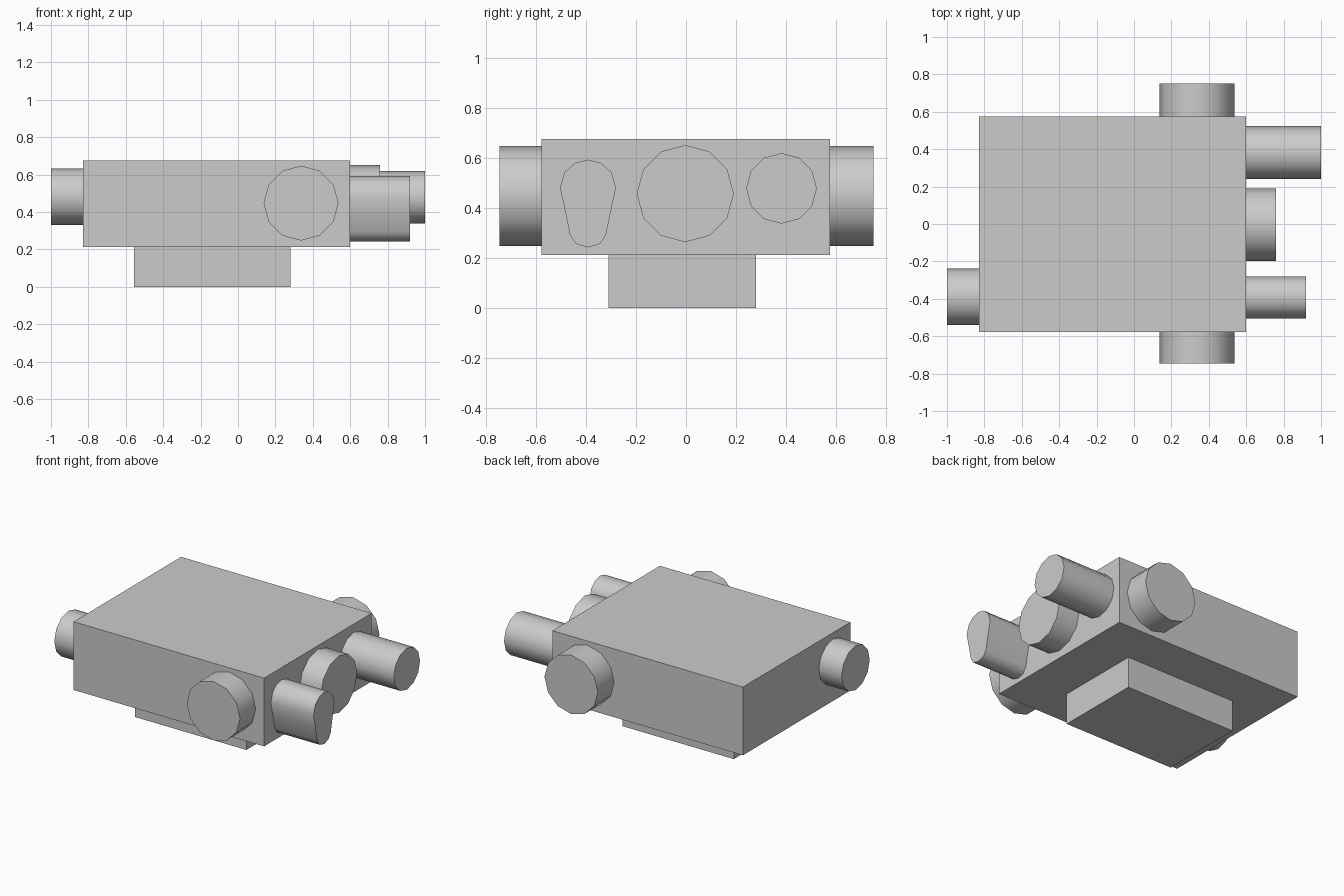
import bpy, bmesh, math
from mathutils import Vector

cube = bpy.data.objects.get("Cube")
if cube:
    bpy.data.objects.remove(cube, do_unlink=True)

grey = bpy.data.materials.new("light grey")
grey.use_nodes = True
colour = (0.6, 0.6, 0.6, 1)
grey.diffuse_color = colour
grey.node_tree.nodes["Principled BSDF"].inputs["Base Color"].default_value = colour


def finish(name, bm, smooth=False):
    bmesh.ops.recalc_face_normals(bm, faces=bm.faces)
    mesh = bpy.data.meshes.new(name)
    bm.to_mesh(mesh)
    bm.free()
    mesh.materials.append(grey)
    obj = bpy.data.objects.new(name, mesh)
    bpy.context.collection.objects.link(obj)
    if smooth:
        bpy.ops.object.select_all(action='DESELECT')
        obj.select_set(True)
        bpy.context.view_layer.objects.active = obj
        bpy.ops.object.shade_smooth_by_angle(angle=math.radians(50))


def box(name, low, high):
    low, high = Vector(low), Vector(high)
    bm = bmesh.new()
    bmesh.ops.create_cube(bm, size=1)
    bmesh.ops.scale(bm, vec=high - low, verts=bm.verts)
    bmesh.ops.translate(bm, vec=(low + high) / 2, verts=bm.verts)
    finish(name, bm)


def prism(name, outline, axis, start, end):
    """Extrude an outline of (across, z) points along the x or y axis."""
    def place(u, z, along):
        return (along, u, z) if axis == "x" else (u, along, z)
    bm = bmesh.new()
    face = bm.faces.new([bm.verts.new(place(u, z, start)) for u, z in outline])
    out = bmesh.ops.extrude_face_region(bm, geom=[face])
    moved = [v for v in out["geom"] if isinstance(v, bmesh.types.BMVert)]
    bmesh.ops.translate(bm, vec=place(0, 0, end - start), verts=moved)
    finish(name, bm, smooth=True)


def ring(u, z, radius, sides=12):
    turns = [2 * math.pi * i / sides for i in range(sides)]
    return [(u + radius * math.cos(a), z + radius * math.sin(a)) for a in turns]


# Body and foot
box("body", (-0.83, -0.577, 0.212), (0.6, 0.575, 0.675))
box("foot", (-0.555, -0.31, 0), (0.28, 0.28, 0.212))

# Round knobs on the front and back
prism("front_knob", ring(0.337, 0.447, 0.2), "y", -0.745, -0.577)
prism("back_knob", ring(0.337, 0.447, 0.2), "y", 0.575, 0.75)

# Round pegs on the two ends
prism("middle_peg", ring(-0.003, 0.457, 0.194), "x", 0.6, 0.76)
prism("long_peg", ring(0.382, 0.478, 0.141), "x", 0.6, 1.0)
prism("end_peg", ring(-0.39, 0.482, 0.151), "x", -1.0, -0.83)

# Pear-shaped peg, mirrored about its centre line
half = [(0.052, 0.58), (0.094, 0.542), (0.112, 0.48), (0.094, 0.4),
        (0.072, 0.292), (0.048, 0.256)]
mid = -0.392
pear = [(mid, 0.593)] + [(mid + u, z) for u, z in half]
pear += [(mid, 0.242)] + [(mid - u, z) for u, z in reversed(half)]
prism("pear_peg", pear, "x", 0.6, 0.92)
